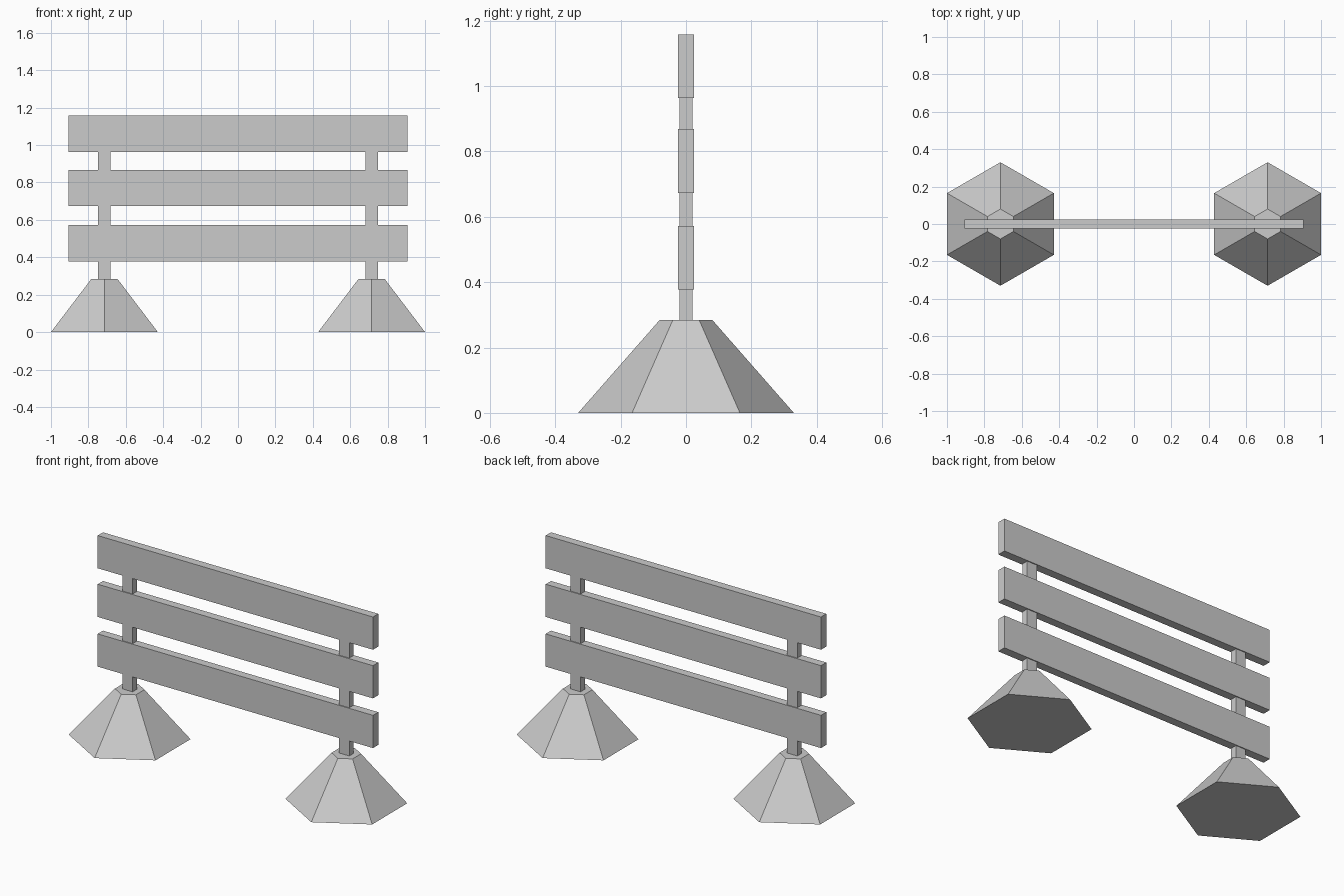
import bpy
import math

if "Cube" in bpy.data.objects:
    bpy.data.objects.remove(bpy.data.objects["Cube"])

grey = bpy.data.materials.new("light_grey")
grey.diffuse_color = (0.6, 0.6, 0.6, 1)
grey.use_nodes = True
grey.node_tree.nodes["Principled BSDF"].inputs["Base Color"].default_value = grey.diffuse_color


def finish(name):
    ob = bpy.context.object
    ob.name = name
    ob.data.materials.append(grey)
    return ob


def box(name, x, z0, z1, width, depth):
    bpy.ops.mesh.primitive_cube_add(size=1, location=(x, 0, (z0 + z1) / 2))
    bpy.context.object.scale = (width, depth, z1 - z0)
    bpy.ops.object.transform_apply(location=False, rotation=False, scale=True)
    return finish(name)


# Hexagonal weighted feet with a post standing in each
FOOT_H, FOOT_R, FOOT_TOP = 0.285, 0.33, 0.08
POST_X = 1 - FOOT_R * math.cos(math.radians(30))
for side, sx in (("left", -1), ("right", 1)):
    bpy.ops.mesh.primitive_cone_add(vertices=6, radius1=FOOT_R, radius2=FOOT_TOP,
                                    depth=FOOT_H, location=(sx * POST_X, 0, FOOT_H / 2))
    finish(side + "_foot")
    box(side + "_post", sx * POST_X, FOOT_H, 1.13, 0.066, 0.039)

# Three horizontal boards
for name, z in (("lower", 0.377), ("middle", 0.673), ("upper", 0.963)):
    box(name + "_board", 0, z, z + 0.195, 1.815, 0.05)
